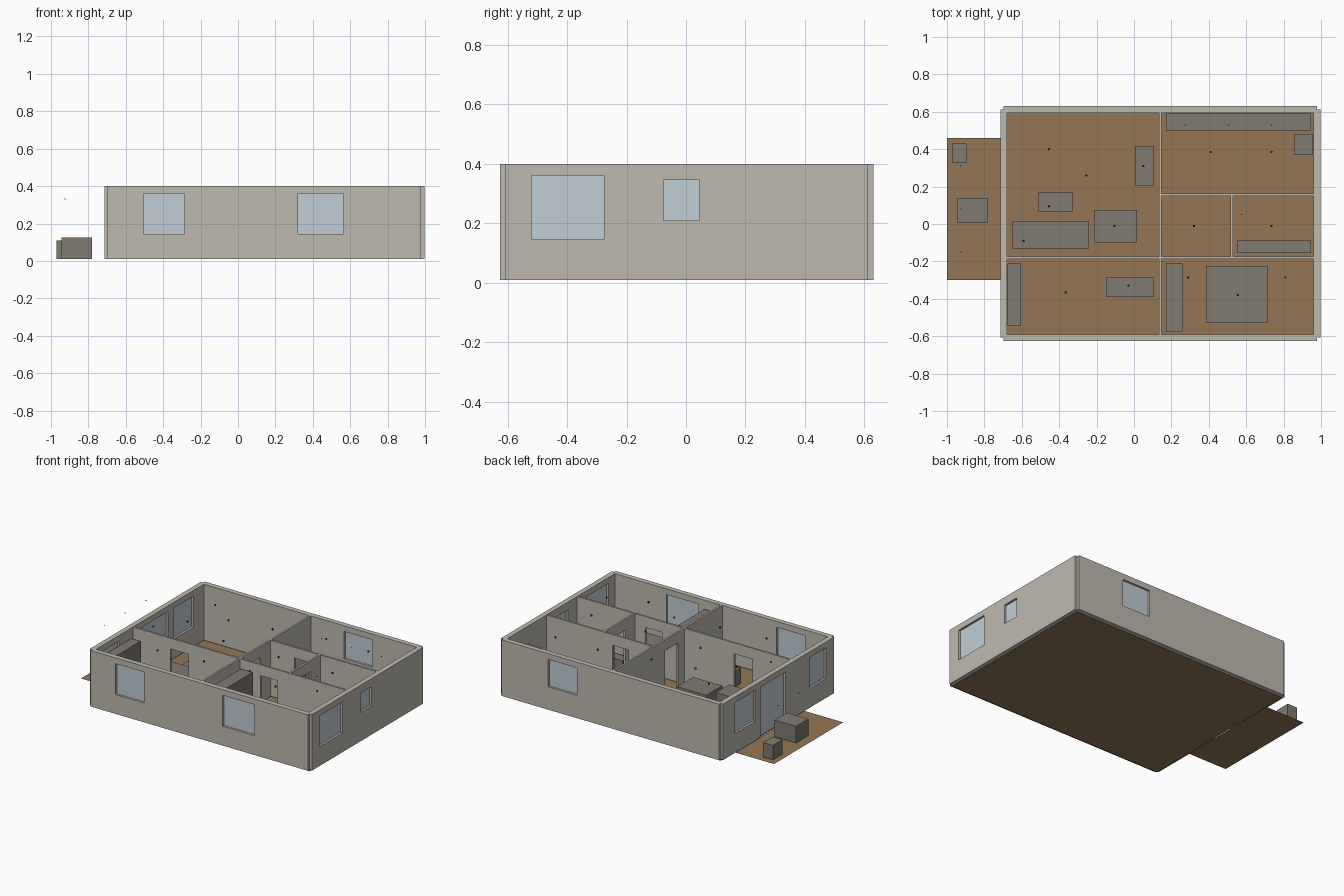
import bpy, bmesh
from mathutils import Matrix, Vector

if "Cube" in bpy.data.objects:
    bpy.data.objects.remove(bpy.data.objects["Cube"])


def material(name, rgb):
    m = bpy.data.materials.new(name)
    m.diffuse_color = (*rgb, 1)
    m.use_nodes = True
    m.node_tree.nodes["Principled BSDF"].inputs["Base Color"].default_value = m.diffuse_color
    return m


WALL = material("plaster", (0.52, 0.49, 0.43))
WOOD = material("wood_floor", (0.29, 0.18, 0.09))
GLASS = material("glass", (0.53, 0.61, 0.67))
GREY = material("furniture_grey", (0.22, 0.20, 0.17))
DARK = material("lamp_dark", (0.02, 0.02, 0.02))


def finish(bm, name, mat):
    me = bpy.data.meshes.new(name)
    bm.to_mesh(me)
    bm.free()
    ob = bpy.data.objects.new(name, me)
    bpy.context.collection.objects.link(ob)
    if mat:
        me.materials.append(mat)
    return ob


def boxes(name, spans, mat):
    """One object from a list of (x0, x1, y0, y1, z0, z1) boxes."""
    bm = bmesh.new()
    for x0, x1, y0, y1, z0, z1 in spans:
        centre = Vector(((x0 + x1) / 2, (y0 + y1) / 2, (z0 + z1) / 2))
        size = Matrix.Diagonal((x1 - x0, y1 - y0, z1 - z0, 1))
        bmesh.ops.create_cube(bm, size=1, matrix=Matrix.Translation(centre) @ size)
    return finish(bm, name, mat)


def plane(name, x0, x1, y0, y1, mat):
    bm = bmesh.new()
    bm.faces.new([bm.verts.new(p) for p in
                  ((x0, y0, 0), (x1, y0, 0), (x1, y1, 0), (x0, y1, 0))])
    return finish(bm, name, mat)


BASE, TOP = 0.01, 0.40


def wall(name, axis, at, a, b, thick, holes=(), glazed=False):
    """Wall along an axis; holes are (start, end, bottom, top)."""
    def span(s, e, t, z0, z1):
        if axis == 'x':
            return (s, e, at - t / 2, at + t / 2, z0, z1)
        return (at - t / 2, at + t / 2, s, e, z0, z1)

    ob = boxes(name, [span(a, b, thick, BASE, TOP)], WALL)
    if not holes:
        return
    cut = boxes(name + "_cutter",
                [span(s, e, thick * 2, z0 - (0.02 if z0 <= BASE else 0), z1)
                 for s, e, z0, z1 in holes], WALL)
    cut.hide_render = True
    mod = ob.modifiers.new("openings", 'BOOLEAN')
    mod.operation, mod.solver, mod.object = 'DIFFERENCE', 'EXACT', cut
    # bake the openings, then drop the cutter
    deps = bpy.context.evaluated_depsgraph_get()
    baked = bpy.data.meshes.new_from_object(ob.evaluated_get(deps))
    ob.modifiers.clear()
    ob.data = baked
    bpy.data.objects.remove(cut)
    if glazed:
        boxes(name + "_glass", [span(s, e, 0.006, z0, z1) for s, e, z0, z1 in holes], GLASS)


# floor and deck
L, R, F, B = -0.697, 0.978, -0.608, 0.612
plane("house_floor", L, R, F, B, WOOD)
plane("deck", -1.0, -0.70, -0.30, 0.46, WOOD)

# outer walls with windows
T, W0, W1 = 0.036, 0.145, 0.36
wall("front_wall", 'x', F, L, R, T,
     [(-0.505, -0.285, W0, W1), (0.32, 0.565, W0, W1)], True)
wall("back_wall", 'x', B, L, R, T, [(0.40, 0.62, 0.17, W1)], True)
wall("left_wall", 'y', L, F, B, T,
     [(-0.52, -0.335, W0, W1), (-0.075, 0.20, BASE, W1), (0.26, 0.48, W0, W1)], True)
wall("right_wall", 'y', R, F, B, T,
     [(-0.52, -0.275, W0, W1), (-0.075, 0.045, 0.21, 0.345)], True)

# inner walls with doorways
t, D = 0.013, 0.325
wall("middle_wall", 'y', 0.14, -0.59, 0.594, t, [(-0.105, 0.04, BASE, D)])
wall("left_bedroom_wall", 'x', -0.18, -0.679, 0.134, t, [(-0.39, -0.25, BASE, D)])
wall("right_bedroom_wall", 'x', -0.18, 0.146, 0.96, t, [(0.305, 0.435, BASE, D)])
wall("kitchen_wall", 'x', 0.157, 0.146, 0.96, t, [(0.33, 0.45, BASE, D)])
wall("bathroom_wall", 'y', 0.522, -0.174, 0.151, t, [(-0.07, 0.05, BASE, D)])

# furniture blocks: x0, x1, y0, y1, top
furniture = {
    "left_wardrobe": (-0.675, -0.605, -0.545, -0.21, 0.33),
    "desk": (-0.15, 0.107, -0.39, -0.285, 0.12),
    "right_wardrobe": (0.17, 0.26, -0.575, -0.21, 0.345),
    "bed": (0.385, 0.715, -0.53, -0.225, 0.09),
    "bathtub": (0.55, 0.945, -0.155, -0.088, 0.095),
    "kitchen_counter": (0.17, 0.945, 0.50, 0.59, 0.145),
    "fridge": (0.855, 0.955, 0.37, 0.48, 0.28),
    "cabinet": (0.005, 0.108, 0.205, 0.415, 0.085),
    "coffee_table": (-0.51, -0.33, 0.065, 0.17, 0.07),
    "sofa": (-0.65, -0.24, -0.13, 0.015, 0.125),
    "dining_table": (-0.21, 0.015, -0.10, 0.075, 0.12),
    "deck_planter": (-0.97, -0.895, 0.325, 0.43, 0.11),
    "deck_table": (-0.945, -0.78, 0.005, 0.14, 0.125),
}
for name, (x0, x1, y0, y1, top) in furniture.items():
    boxes(name, [(x0, x1, y0, y1, BASE, top)], GREY)


# small lamps
def lamps(name, points, z, radius, depth):
    bm = bmesh.new()
    for x, y in points:
        bmesh.ops.create_cone(bm, cap_ends=True, segments=12, radius1=radius, radius2=radius,
                              depth=depth, matrix=Matrix.Translation((x, y, z)))
    finish(bm, name, DARK)


lamps("ceiling_lamps", [
    (-0.455, 0.40), (-0.255, 0.26), (0.05, 0.31), (-0.455, 0.095), (-0.59, -0.09),
    (-0.105, -0.01), (-0.365, -0.365), (-0.03, -0.33), (0.29, -0.285), (0.555, -0.38),
    (0.81, -0.285), (0.32, -0.01), (0.735, -0.01), (0.41, 0.385), (0.735, 0.385)],
    0.39, 0.006, 0.01)
lamps("spot_lamps", [(0.275, 0.53), (0.505, 0.53), (0.735, 0.53), (0.575, 0.05)],
      0.30, 0.003, 0.005)
lamps("deck_lamps", [(-0.925, 0.31), (-0.925, 0.08), (-0.925, -0.15)], 0.33, 0.003, 0.005)
